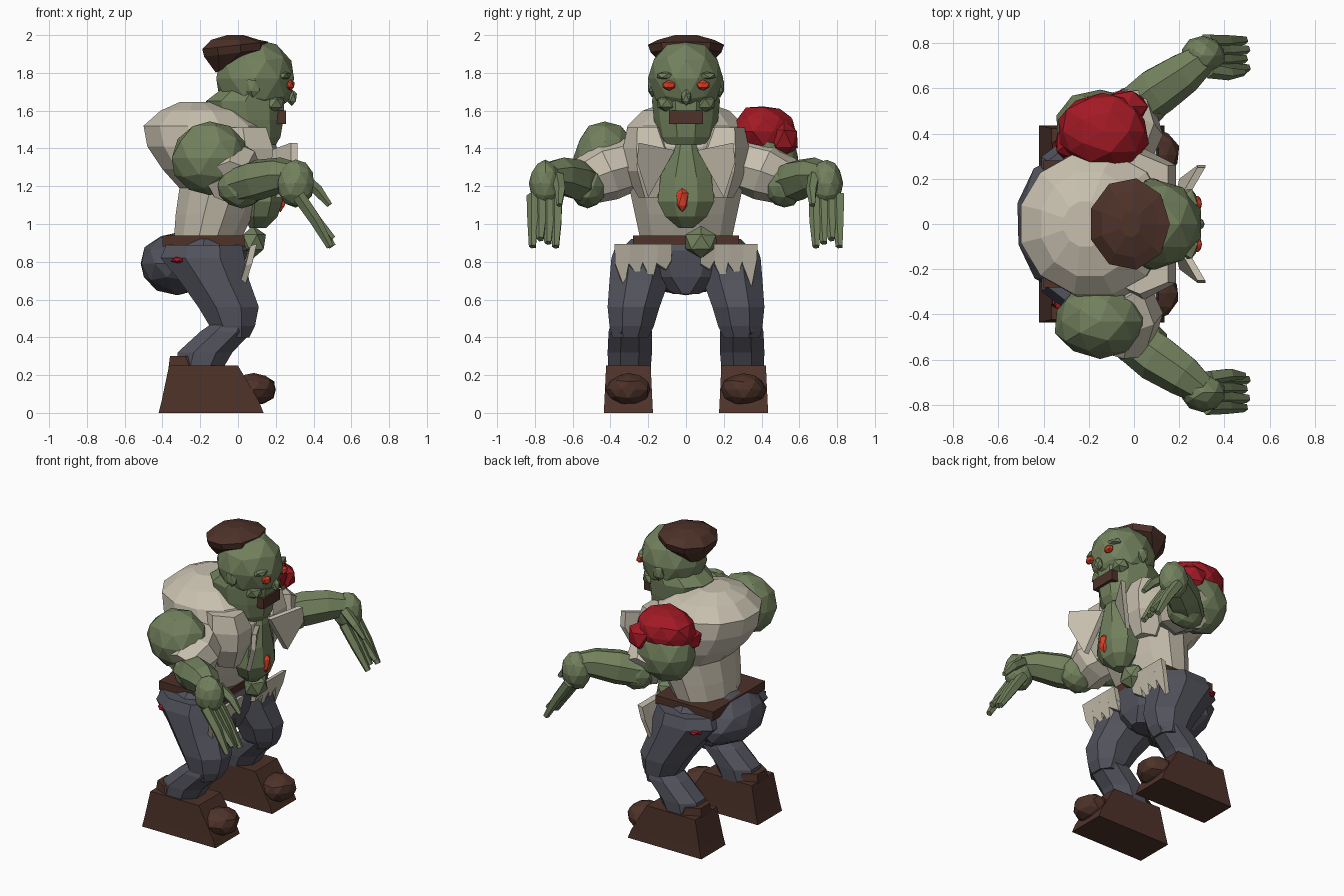
import bpy, bmesh, math, random
from mathutils import Vector

if "Cube" in bpy.data.objects:
    bpy.data.objects.remove(bpy.data.objects["Cube"])

random.seed(4)


def material(name, rgb):
    m = bpy.data.materials.new(name)
    m.diffuse_color = (*rgb, 1)
    m.use_nodes = True
    m.node_tree.nodes["Principled BSDF"].inputs["Base Color"].default_value = m.diffuse_color
    return m


SKIN = material("skin", (0.17, 0.22, 0.11))
CLOTH = material("cloth", (0.58, 0.53, 0.43))
DENIM = material("denim", (0.085, 0.085, 0.11))
BROWN = material("brown", (0.075, 0.032, 0.022))
RED = material("red", (0.36, 0.01, 0.018))
GLOW = material("bright_red", (0.7, 0.05, 0.02))


def finish(name, bm, mat):
    bmesh.ops.recalc_face_normals(bm, faces=bm.faces)
    me = bpy.data.meshes.new(name)
    bm.to_mesh(me)
    bm.free()
    me.materials.append(mat)
    ob = bpy.data.objects.new(name, me)
    bpy.context.collection.objects.link(ob)
    return ob


def lump(name, mat, c, r, sub=2, jit=0.03):
    # faceted ellipsoid with slight irregularity
    bm = bmesh.new()
    bmesh.ops.create_icosphere(bm, subdivisions=sub, radius=1)
    for v in bm.verts:
        k = 1 + random.uniform(-jit, jit)
        v.co = Vector(v.co[i] * r[i] * k + c[i] for i in range(3))
    return finish(name, bm, mat)


def skin_rings(name, mat, rings):
    bm = bmesh.new()
    loops = [[bm.verts.new(p) for p in ring] for ring in rings]
    n = len(loops[0])
    for a, b in zip(loops, loops[1:]):
        for i in range(n):
            j = (i + 1) % n
            bm.faces.new((a[i], a[j], b[j], b[i]))
    bm.faces.new(loops[0])
    bm.faces.new(loops[-1])
    return finish(name, bm, mat)


def loft(name, mat, rows, n=10):
    # rows: (z, x_min, x_max, y_min, y_max), each a horizontal polygon filling that span
    angles = [math.tau * (i + 0.5) / n for i in range(n)]
    cm = max(math.cos(t) for t in angles)
    sm = max(math.sin(t) for t in angles)
    return skin_rings(name, mat, [[((x0 + x1) / 2 + (x1 - x0) / 2 * math.cos(t) / cm,
                                    (y0 + y1) / 2 + (y1 - y0) / 2 * math.sin(t) / sm, z) for t in angles]
                                  for z, x0, x1, y0, y1 in rows])


def tube(name, mat, pts, radii, n=7):
    pts = [Vector(p) for p in pts]
    rings = []
    for k, (p, r) in enumerate(zip(pts, radii)):
        d = (pts[min(k + 1, len(pts) - 1)] - pts[max(k - 1, 0)]).normalized()
        u = d.cross(Vector((0, 0, 1))).normalized()
        w = u.cross(d)
        rings.append([p + (u * math.cos(t) + w * math.sin(t)) * r for t in [math.tau * i / n for i in range(n)]])
    return skin_rings(name, mat, rings)


def plate(name, mat, pts, thick):
    # thin slab extruded along a vector
    return skin_rings(name, mat, [pts, [tuple(Vector(p) + Vector(thick)) for p in pts]])


def box(name, mat, lo, hi):
    x0, y0, z0 = lo
    x1, y1, z1 = hi
    return plate(name, mat, [(x0, y0, z0), (x1, y0, z0), (x1, y1, z0), (x0, y1, z0)], (0, 0, z1 - z0))


def span(s, a, b):
    return (a, b) if s > 0 else (-b, -a)


# head and face
loft("neck", SKIN, [(1.42, 0.02, 0.2, -.12, .12), (1.46, -.06, .225, -.15, .15), (1.55, -.14, .24, -.17, .17),
                    (1.65, -.17, .245, -.18, .18), (1.72, -.08, .24, -.17, .17)])
lump("head", SKIN, (0.09, 0, 1.77), (0.215, 0.2, 0.21), 2, 0.015)
hair = [(-.12, -.04, 1.82), (-.19, .16, 1.905), (-.2, .16, 1.945), (-.15, .11, 1.975), (-.06, .03, 2.0)]
hair_rings = []
for k, (x0, x1, z) in enumerate(hair):
    ry = (.1, .19, .205, .15, .06)[k]
    # lower rings tilt down toward the back of the head
    hair_rings.append([((x0 + x1) / 2 + (x1 - x0) / 2 * math.cos(t), ry * math.sin(t),
                        z + (.02 * math.cos(t) if k < 3 else 0)) for t in [math.tau * i / 9 for i in range(9)]])
skin_rings("hair", BROWN, hair_rings)
lump("nose", SKIN, (0.285, 0, 1.67), (0.03, 0.03, 0.045), 1)
box("mouth", BROWN, (0.2, -0.09, 1.53), (0.255, 0.09, 1.6))
for s in (-1, 1):
    lump("eye", GLOW, (0.278, s * .09, 1.735), (0.025, 0.04, 0.028), 1)
    lump("brow", SKIN, (0.245, s * .09, 1.785), (0.04, 0.075, 0.025), 1)
    lump("ear", SKIN, (0.08, s * .18, 1.73), (0.045, 0.025, 0.06), 1)
    lump("cheek", SKIN, (0.19, s * .1, 1.64), (0.06, 0.06, 0.05), 1)

# torso with hunched upper back
loft("torso", CLOTH, [(.91, -.34, .01, -.24, .24), (1.05, -.33, .08, -.27, .27), (1.19, -.31, .14, -.3, .3),
                      (1.29, -.4, .17, -.33, .33), (1.41, -.48, .18, -.33, .33), (1.52, -.5, .14, -.31, .31),
                      (1.6, -.41, .02, -.23, .23), (1.645, -.31, -.12, -.1, .1)], 12)
for s in (-1, 1):
    loft("chest", CLOTH, [(1.14, -.05, .12, *span(s, .12, .25)), (1.28, -.1, .175, *span(s, .04, .33)),
                          (1.4, -.1, .185, *span(s, .04, .335)), (1.51, -.1, .15, *span(s, .1, .31))], 6)
# exposed belly
loft("belly", SKIN, [(.98, .06, .15, -.04, .04), (1.04, .03, .21, -.11, .11), (1.12, .03, .235, -.15, .15),
                     (1.25, .05, .225, -.135, .135), (1.39, .06, .21, -.08, .08), (1.45, .08, .19, -.06, .06)], 8)
lump("belly_wound", GLOW, (0.225, -0.02, 1.13), (0.03, 0.035, 0.07), 1, .1)
lump("gut", SKIN, (0.08, 0.08, 0.905), (0.075, 0.095, 0.085), 1)
for s in (-1, 1):
    plate("shirt_flap", CLOTH, [(.17, s * .06, 1.39), (.28, s * .25, 1.43), (.28, s * .26, 1.33), (.2, s * .2, 1.14)],
          (.035, 0, 0))
    # torn shirt hem
    for k, z in enumerate((.75, .68, .71, .655)):
        y = s * (.115 + .074 * k)
        plate("hem_tatter", CLOTH, [(.065, y - .042, .885), (.065, y + .042, .885), (.045, y + .038, .8),
                                    (.0, y + .01, z), (.04, y - .038, .78)], (.035, 0, .01))

# pelvis and belt
loft("pelvis", DENIM, [(.63, -.2, .0, -.07, .07), (.72, -.38, .03, -.25, .25), (.86, -.42, .05, -.35, .35),
                       (.92, -.38, .02, -.29, .29)], 10)
lump("seat", DENIM, (-.32, 0, .79), (.205, .3, .165), 2)
loft("belt", BROWN, [(.88, -.4, .035, -.28, .28), (.94, -.4, .035, -.28, .28)], 4)
for s in (-1, 1):
    lump("hip_wound", RED, (-.31, s * .35, .81), (.05, .04, .02), 1)

# legs and boots
for s in (-1, 1):
    loft("thigh", DENIM, [(.4, -.08, .06, *span(s, .2, .39)), (.46, -.15, .09, *span(s, .17, .405)),
                          (.56, -.21, .11, *span(s, .14, .415)), (.7, -.31, .06, *span(s, .09, .405)),
                          (.82, -.41, .035, *span(s, .06, .395)), (.89, -.38, .02, *span(s, .06, .37))], 8)
    loft("shin", DENIM, [(.2, -.33, -.1, *span(s, .19, .41)), (.32, -.32, -.03, *span(s, .18, .415)),
                         (.43, -.2, .075, *span(s, .18, .41)), (.5, -.1, .07, *span(s, .2, .39))], 8)
    y0, y1 = span(s, .175, .435)
    rings = []
    for z, xa, xb, i in ((0, -.42, .135, 0), (.06, -.405, .112, .003), (.25, -.365, 0, .012)):
        rings.append([(xa, y0 + i, z), (xb, y0 + i, z), (xb, y1 - i, z), (xa, y1 - i, z)])
    skin_rings("boot", BROWN, rings)
    loft("boot_cuff", BROWN, [(.22, -.37, -.12, y0 + .015, y1 - .015), (.3, -.36, -.2, y0 + .035, y1 - .035)], 6)
    lump("toe_cap", BROWN, (.085, s * .305, .125), (.115, .12, .085), 2, .06)

# arms
for s in (-1, 1):
    lump("shoulder", SKIN, (-.15, s * .43, 1.35), (.205, .165, .195), 2)
    tube("sleeve", CLOTH, [(-.08, s * .3, 1.32), (-.03, s * .42, 1.28), (-.04, s * .54, 1.22)], (.15, .16, .125), 8)
    lump("elbow", SKIN, (.02, s * .52, 1.2), (.13, .1, .115), 2)
    tube("forearm", SKIN, [(-.02, s * .5, 1.2), (.1, s * .59, 1.235), (.22, s * .67, 1.26), (.3, s * .73, 1.26)],
         (.1, .11, .095, .07))
    lump("hand", SKIN, (.305, s * .745, 1.215), (.1, .085, .125), 2)
    for k in range(4):
        y = .685 + .041 * k
        tip = (.5 - .012 * (k % 2), s * (y + .004), .88 + .02 * (k % 3))
        tube("finger", SKIN, [(.32, s * y, 1.15), (.41, s * y, 1.02), tip], (.036, .032, .02), 5)
    tube("thumb", SKIN, [(.33, s * .68, 1.25), (.42, s * .665, 1.18), (.485, s * .67, 1.1)], (.036, .03, .016), 5)

# raw wound over one shoulder
lump("shoulder_wound", RED, (-.14, .41, 1.49), (.21, .175, .14), 2, .07)
lump("shoulder_wound_edge", RED, (-.03, .52, 1.45), (.1, .085, .1), 1, .1)
lump("shoulder_wound_drip", RED, (-.29, .36, 1.44), (.07, .08, .08), 1, .1)
